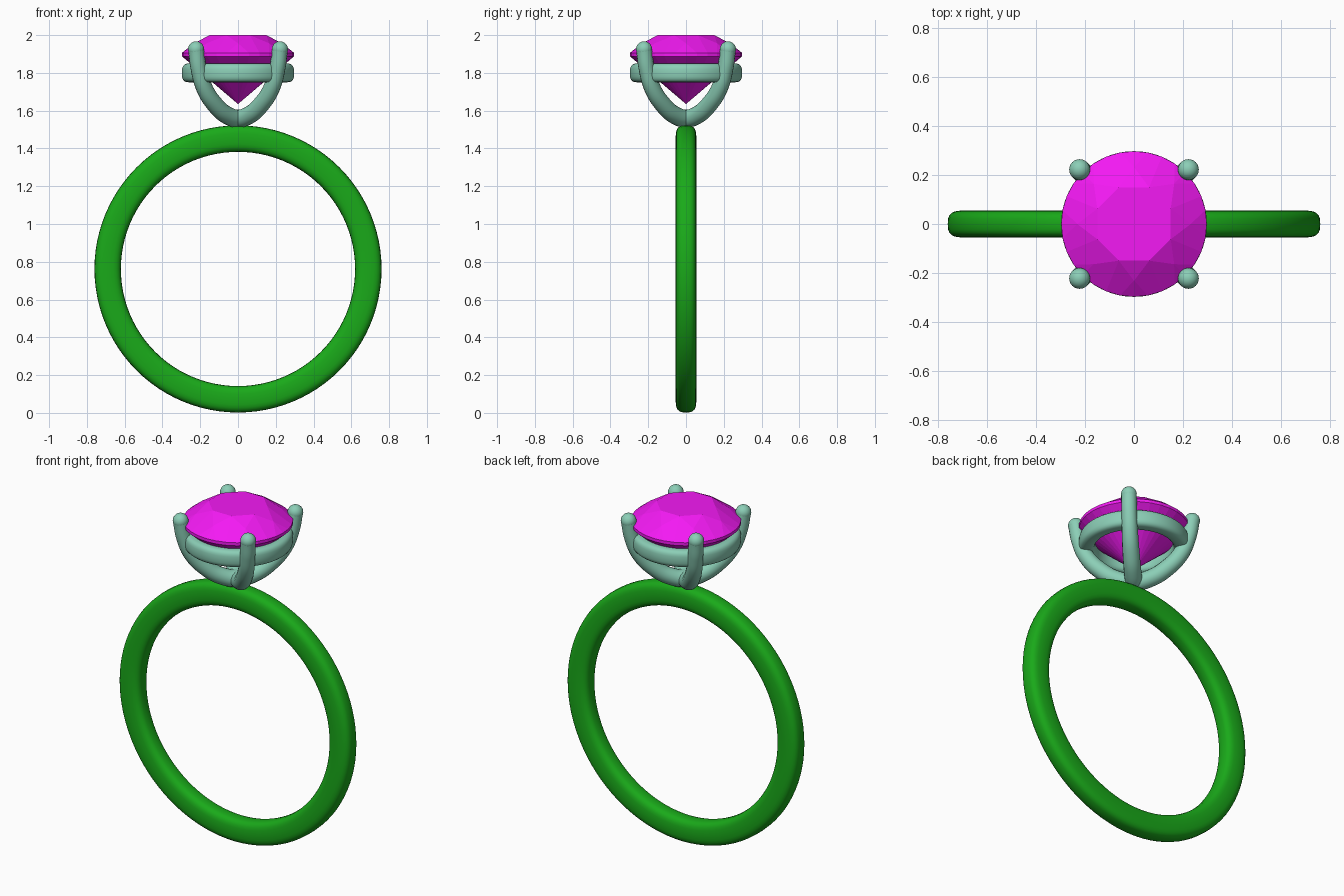
import bpy, bmesh, math
from mathutils import Matrix

if "Cube" in bpy.data.objects:
    bpy.data.objects.remove(bpy.data.objects["Cube"])


def material(name, rgb):
    m = bpy.data.materials.new(name)
    m.diffuse_color = (*rgb, 1)
    m.use_nodes = True
    m.node_tree.nodes["Principled BSDF"].inputs["Base Color"].default_value = m.diffuse_color
    return m


GREEN = material("green_metal", (0.01, 0.40, 0.01))
MINT = material("mint_metal", (0.26, 0.62, 0.47))
MAGENTA = material("magenta_stone", (0.90, 0.01, 0.90))


def make_object(name, bm, mat, smooth):
    bmesh.ops.recalc_face_normals(bm, faces=bm.faces[:])
    for f in bm.faces:
        f.smooth = smooth
    me = bpy.data.meshes.new(name)
    bm.to_mesh(me)
    bm.free()
    me.materials.append(mat)
    ob = bpy.data.objects.new(name, me)
    bpy.context.collection.objects.link(ob)
    return ob


def soft_hoop(name, r, half_r, half_w, z, mat, upright=False, n=96, m=24, power=3.0):
    """Hoop with a rounded-rectangle (superellipse) section."""
    bm = bmesh.new()
    rows = []
    for i in range(n):
        a = math.tau * i / n
        row = []
        for j in range(m):
            t = math.tau * j / m
            c, s = math.cos(t), math.sin(t)
            d = r + half_r * math.copysign(abs(c) ** (2 / power), c)
            h = half_w * math.copysign(abs(s) ** (2 / power), s)
            row.append(bm.verts.new((d * math.cos(a), d * math.sin(a), h)))
        rows.append(row)
    for i in range(n):
        p, q = rows[i], rows[(i + 1) % n]
        for j in range(m):
            k = (j + 1) % m
            bm.faces.new((p[j], q[j], q[k], p[k]))
    if upright:
        bm.transform(Matrix.Rotation(math.pi / 2, 4, 'X'))
    bm.transform(Matrix.Translation((0, 0, z)))
    return make_object(name, bm, mat, True)


# finger band and the collar under the stone
soft_hoop("band", 0.69, 0.07, 0.055, 0.762, GREEN, upright=True)
soft_hoop("collar", 0.254, 0.043, 0.05, 1.80, MINT)

# brilliant-cut stone: rings of points wrapped in a convex hull
bm = bmesh.new()
step = math.pi / 8
for count, radius, z, turn in ((8, 0.162, 2.0, step),      # table
                               (8, 0.232, 1.957, 0),       # crown
                               (32, 0.297, 1.906, 0),      # girdle top
                               (32, 0.297, 1.888, 0),      # girdle bottom
                               (8, 0.095, 1.722, step),    # pavilion
                               (1, 0.0, 1.635, 0)):        # culet
    for i in range(count):
        a = turn + math.tau * i / count
        bm.verts.new((radius * math.cos(a), radius * math.sin(a), z))
bmesh.ops.convex_hull(bm, input=bm.verts[:])
bmesh.ops.dissolve_limit(bm, angle_limit=math.radians(0.5), verts=bm.verts[:], edges=bm.edges[:])
make_object("gemstone", bm, MAGENTA, False)

# two crossing arches form the four prongs: (offset, height, thickness factor)
half = [(0.065, 1.580, 1.12), (0.125, 1.636, 1.1), (0.178, 1.72, 1.05),
        (0.208, 1.82, 1.0), (0.222, 1.925, 1.0)]
path = [(-x, z, r) for x, z, r in reversed(half)] + [(0, 1.558, 1.15)] + half
for name, side in (("prong_arch_a", 1), ("prong_arch_b", -1)):
    cu = bpy.data.curves.new(name, 'CURVE')
    cu.dimensions = '3D'
    cu.bevel_depth = 0.042
    cu.bevel_resolution = 6
    cu.resolution_u = 8
    sp = cu.splines.new('BEZIER')
    sp.bezier_points.add(len(path) - 1)
    for p, (x, z, r) in zip(sp.bezier_points, path):
        p.co = (x, x * side, z)
        p.radius = r
        p.handle_left_type = p.handle_right_type = 'AUTO'
    cu.materials.append(MINT)
    ob = bpy.data.objects.new(name, cu)
    bpy.context.collection.objects.link(ob)
    bpy.ops.object.select_all(action='DESELECT')
    ob.select_set(True)
    bpy.context.view_layer.objects.active = ob
    bpy.ops.object.convert(target='MESH')
    bpy.ops.object.shade_smooth()

# rounded prong tips
bm = bmesh.new()
for sx in (-1, 1):
    for sy in (-1, 1):
        bmesh.ops.create_uvsphere(bm, u_segments=24, v_segments=16, radius=0.0425,
                                  matrix=Matrix.Translation((sx * 0.222, sy * 0.222, 1.925)))
make_object("prong_tips", bm, MINT, True)
